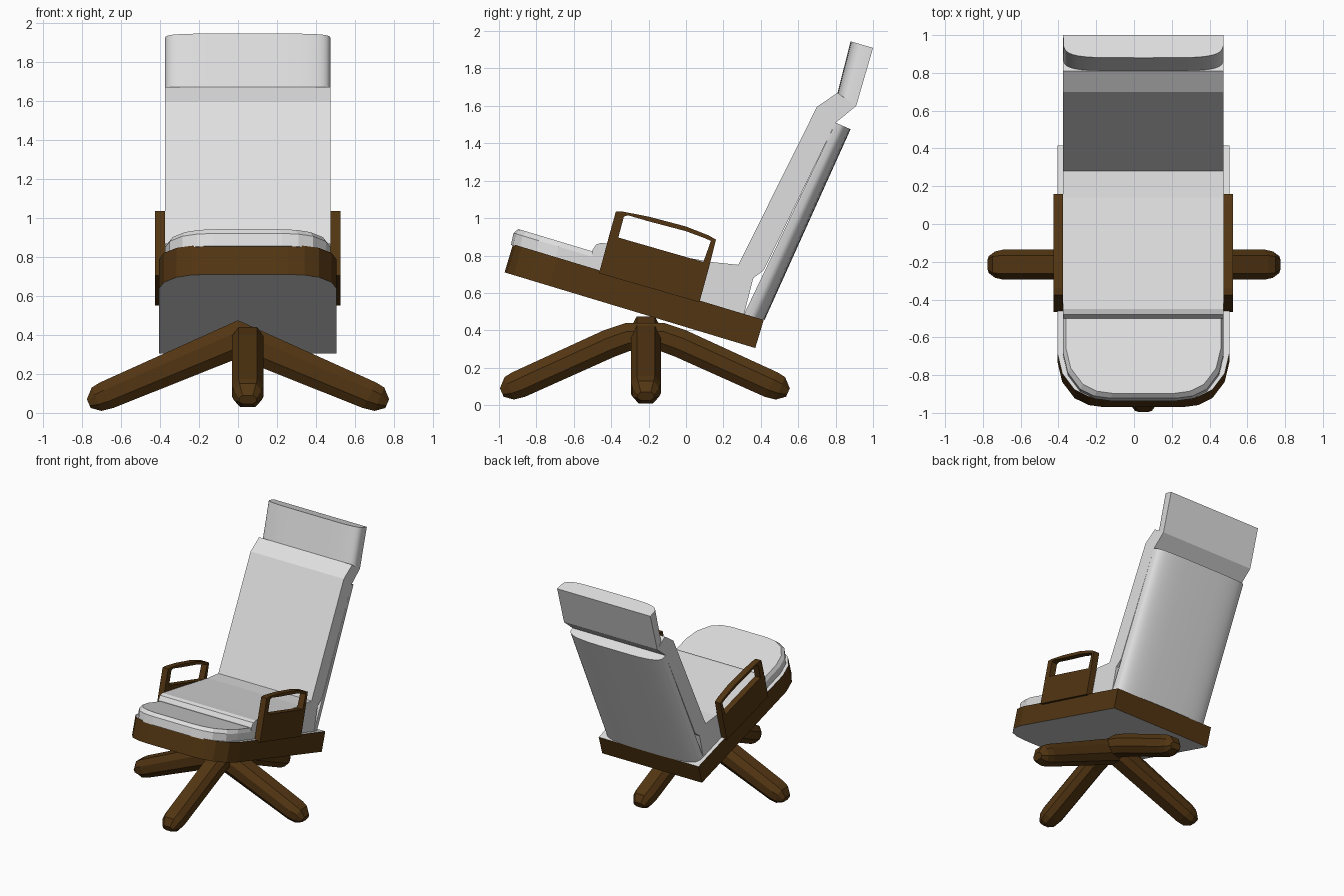
import bpy, bmesh, math
from mathutils import Vector

cube = bpy.data.objects.get("Cube")
if cube:
    bpy.data.objects.remove(cube, do_unlink=True)

CX = 0.05       # seat centre line
HALF = 0.425    # half width of the upholstery


def material(name, rgb):
    m = bpy.data.materials.new(name)
    m.use_nodes = True
    m.diffuse_color = (*rgb, 1)
    m.node_tree.nodes["Principled BSDF"].inputs["Base Color"].default_value = (*rgb, 1)
    return m


fabric = material("light_grey_fabric", (0.74, 0.74, 0.74))
wood = material("dark_brown_wood", (0.085, 0.036, 0.006))


def loft(name, rings, mats, smooth=False):
    """Join equal rings of points into a closed, capped solid."""
    bm = bmesh.new()
    loops = [[bm.verts.new(p) for p in ring] for ring in rings]
    n = len(loops[0])
    for a, b in zip(loops, loops[1:]):
        for i in range(n):
            j = (i + 1) % n
            bm.faces.new((a[i], a[j], b[j], b[i]))
    bm.faces.new(loops[0])
    bm.faces.new(loops[-1])
    bmesh.ops.recalc_face_normals(bm, faces=bm.faces)
    me = bpy.data.meshes.new(name)
    bm.to_mesh(me)
    bm.free()
    for m in mats:
        me.materials.append(m)
    ob = bpy.data.objects.new(name, me)
    bpy.context.collection.objects.link(ob)
    if smooth:
        bpy.ops.object.select_all(action='DESELECT')
        ob.select_set(True)
        bpy.context.view_layer.objects.active = ob
        bpy.ops.object.shade_smooth_by_angle(angle=math.radians(30))
    return ob


def side_prism(name, profile, x0, x1, mat):
    """Extrude a (y, z) side profile across x."""
    return loft(name, [[(x, y, z) for y, z in profile] for x in (x0, x1)], [mat])


def bowed_panel(name, ends, square, steps=20):
    """Panel flat on one side and bowed with round corners on the other."""
    rings = []
    for flat, bowed in ends:
        flat, bowed = Vector(flat), Vector(bowed)
        ring = []
        for i in range(steps + 1):
            a = math.pi * i / steps
            c = math.cos(a)
            x = CX + HALF * math.copysign(abs(c) ** square, c)
            p = flat.lerp(bowed, max(0, math.sin(a)) ** square)
            ring.append((x, p.x, p.y))
        rings.append(ring)
    return loft(name, rings, [fabric], smooth=True)


# Tilted seat coordinates: s runs backwards, t runs up from the frame
TILT = math.radians(16.8)
S = Vector((0, math.cos(TILT), -math.sin(TILT)))
T = Vector((0, math.sin(TILT), math.cos(TILT)))
FRONT = Vector((CX, -0.97, 0.71))


def seat_ring(half, front, back, t):
    """Plan outline with round front corners."""
    corner = [(0, 0.25), (0.025, 0.14), (0.09, 0.05), (0.165, 0.012), (0.25, 0)]
    side = [(half, back)] + [(half - dx, front + ds) for dx, ds in corner]
    outline = side + [(-x, s) for x, s in reversed(side)]
    return [FRONT + Vector((x, 0, 0)) + S * s + T * t for x, s in outline]


# Seat frame: wooden rim, fabric top and underside
frame = loft("seat_frame", [seat_ring(0.455, 0, 1.4, t) for t in (0, 0.157)], [wood, fabric])
for f in frame.data.polygons:
    f.material_index = int(abs(f.normal.dot(T)) > 0.9)

# Front cushion with a softened top edge
loft("front_cushion", [seat_ring(0.425, -0.01, 0.5, 0.15),
                       seat_ring(0.425, -0.015, 0.47, 0.215),
                       seat_ring(0.41, 0.003, 0.45, 0.243)], [fabric])

# Rear cushion
side_prism("rear_cushion", [(-0.5, 0.7), (-0.5, 0.83), (-0.48, 0.86), (-0.45, 0.868),
                            (-0.35, 0.85), (0.14, 0.765), (0.28, 0.75), (0.25, 0.48)],
           CX - HALF, CX + HALF, fabric)

# Backrest with the slanted neck at its top
side_prism("backrest", [(0.25, 0.5), (0.28, 0.75), (0.7, 1.595), (0.81, 1.67), (0.91, 1.6),
                        (0.8, 1.51), (0.415, 0.72), (0.36, 0.68), (0.31, 0.485)],
           CX - HALF, CX + HALF, fabric)

# Bowed rear shell and head pillow, each end as (flat side, bowed side)
bowed_panel("back_shell", [((0.31, 0.485), (0.42, 0.455)), ((0.8, 1.51), (0.88, 1.475))], 0.55)
bowed_panel("head_pillow", [((0.91, 1.6), (0.81, 1.67)), ((1.0, 1.91), (0.88, 1.945))], 0.4)

# Armrests: a solid panel below an open arch
panel = [(-0.465, 0.705), (-0.41, 0.91), (0.128, 0.755), (0.072, 0.55)]
arch = [(-0.41, 0.91), (-0.375, 1.035), (-0.34, 1.035), (-0.2, 1.008), (0, 0.955),
        (0.12, 0.908), (0.16, 0.885), (0.128, 0.755),
        (0.093, 0.765), (0.133, 0.878), (0.1, 0.893), (0, 0.93), (-0.2, 0.983),
        (-0.31, 1.015), (-0.332, 1.008), (-0.362, 0.896)]
for side, sign in (("left", 1), ("right", -1)):
    inner, outer = CX + sign * HALF, CX + sign * 0.475
    side_prism(side + "_arm_panel", panel, inner, outer, wood)
    side_prism(side + "_arm_arch", arch, inner, outer, wood)


def leg(name, centre, direction, stations):
    """Eight-sided leg; stations hold top (r, z), bottom (r, z), half width."""
    d = Vector((*direction, 0))
    w = Vector((-d.y, d.x, 0))
    section = [(0.6, 0), (1, 0.3), (1, 0.72), (0.55, 1)]
    section += [(-a, b) for a, b in reversed(section)]
    rings = []
    for top, bottom, half in stations:
        hi = Vector(centre) + d * top[0] + Vector((0, 0, top[1]))
        lo = Vector(centre) + d * bottom[0] + Vector((0, 0, bottom[1]))
        rings.append([hi.lerp(lo, b) + w * (a * half) for a, b in section])
    return loft(name, rings, [wood])


# Four-legged base
foot = [((0.71, 0.175), (0.64, 0.045), 0.08),
        ((0.75, 0.15), (0.7, 0.03), 0.07),
        ((0.775, 0.09), (0.755, 0.045), 0.045)]
bent = [((0, 0.44), (0, 0.29), 0.08), ((0.1, 0.44), (0.08, 0.29), 0.08),
        ((0.22, 0.4), (0.16, 0.26), 0.08)] + foot
straight = [((0, 0.495), (0, 0.3), 0.08)] + foot
leg("front_leg", (CX, -0.22, 0), (0, -1), bent)
leg("back_leg", (CX, -0.22, 0), (0, 1), bent)
leg("left_leg", (0, -0.215, -0.02), (1, 0), straight)
leg("right_leg", (0, -0.215, -0.02), (-1, 0), straight)
